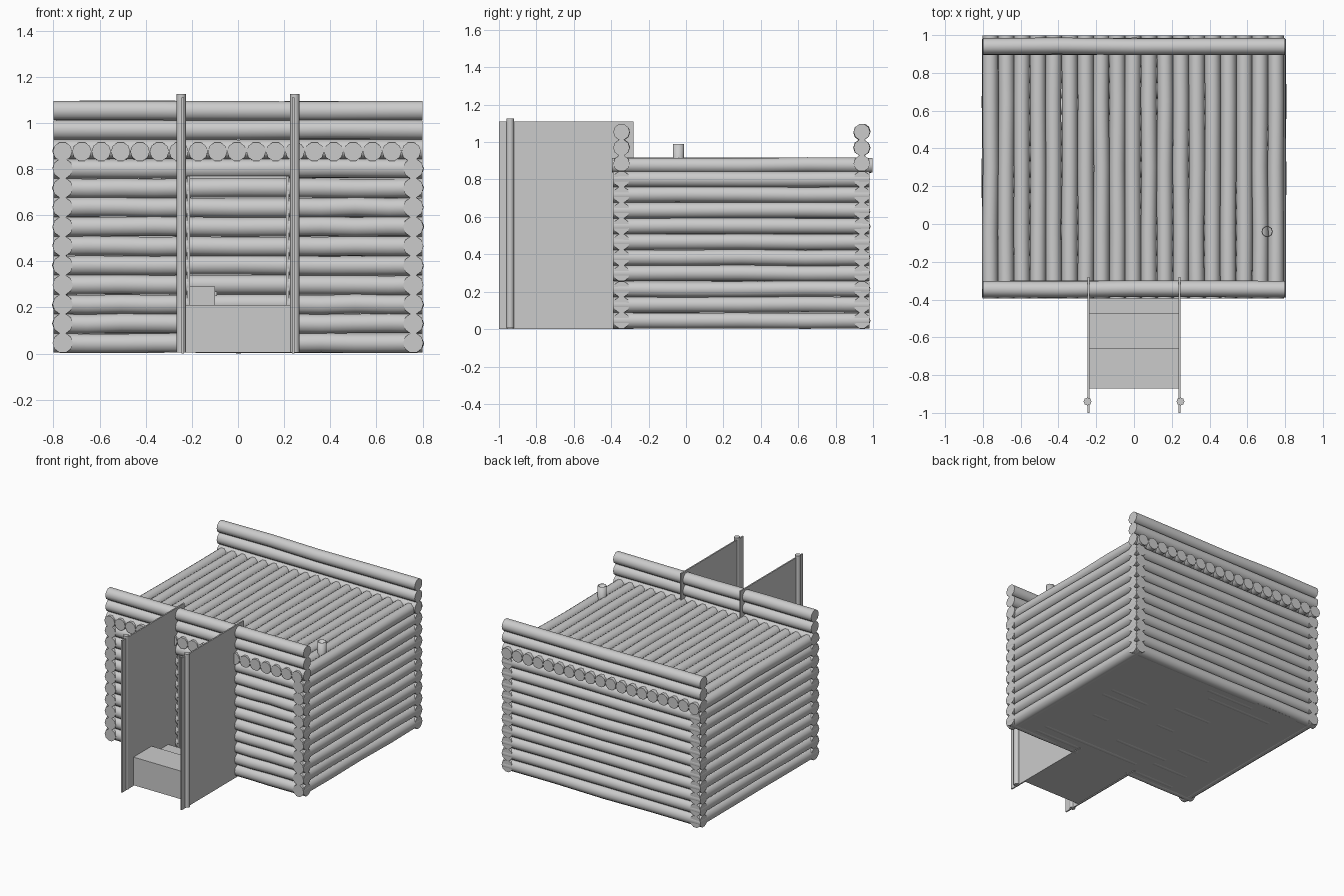
import bpy, bmesh, math, random
from mathutils import Vector

random.seed(4)
cube = bpy.data.objects.get("Cube")
if cube:
    bpy.data.objects.remove(cube)

wood = bpy.data.materials.new("grey wood")
wood.use_nodes = True
GREY = (0.6, 0.6, 0.6, 1)
wood.diffuse_color = GREY
wood.node_tree.nodes["Principled BSDF"].inputs["Base Color"].default_value = GREY

PITCH, R = 0.084, 0.044
FRONT, BACK, SIDE, DOOR = -0.345, 0.94, 0.76, 0.215


def finish(name, bm, smooth=False):
    mesh = bpy.data.meshes.new(name)
    bmesh.ops.recalc_face_normals(bm, faces=bm.faces)
    bm.to_mesh(mesh)
    bm.free()
    mesh.materials.append(wood)
    obj = bpy.data.objects.new(name, mesh)
    bpy.context.collection.objects.link(obj)
    if smooth:
        bpy.ops.object.select_all(action='DESELECT')
        obj.select_set(True)
        bpy.context.view_layer.objects.active = obj
        bpy.ops.object.shade_smooth_by_angle(angle=math.radians(50))
    return obj


def box(name, x, y, z):
    bm = bmesh.new()
    bmesh.ops.create_cube(bm, size=1)
    for v in bm.verts:
        v.co = [(a + b) / 2 + c * (b - a) for (a, b), c in zip((x, y, z), v.co)]
    return finish(name, bm)


def log(bm, start, end, radius=R, sides=10, wobble=0.003, caps=True):
    """Add one slightly crooked round log between two points."""
    start, end = Vector(start), Vector(end)
    along = (end - start).normalized()
    up = Vector((0, 1, 0)) if abs(along.z) > 0.9 else Vector((0, 0, 1))
    across = along.cross(up)
    rings = []
    steps = 4 if wobble else 1
    for i in range(steps + 1):
        mid = start.lerp(end, i / steps)
        if 0 < i < steps:
            mid += (across * random.uniform(-1, 1) + up * random.uniform(-1, 1)) * wobble
        rings.append([bm.verts.new(mid + radius * (across * math.cos(a) + up * math.sin(a)))
                      for a in (math.tau * k / sides for k in range(sides))])
    for a, b in zip(rings, rings[1:]):
        for k in range(sides):
            n = (k + 1) % sides
            bm.faces.new((a[k], a[n], b[n], b[k]))
    if caps:
        bm.faces.new(rings[0])
        bm.faces.new(rings[-1])


# Front and back walls, with the parapet logs on top and the doorway left open
for name, y in (("front_wall", FRONT), ("back_wall", BACK)):
    bm = bmesh.new()
    for k in range(13):
        z = 0.046 + PITCH * k
        if name == "front_wall" and k < 9:
            log(bm, (-0.8, y, z), (-DOOR, y, z))
            log(bm, (DOOR, y, z), (0.8, y, z))
        else:
            log(bm, (-0.8, y, z), (0.8, y, z))
    finish(name, bm, True)

# Side walls
for name, x in (("left_wall", SIDE), ("right_wall", -SIDE)):
    bm = bmesh.new()
    for k in range(10):
        z = 0.046 + PITCH * k
        log(bm, (x, -0.39, z), (x, 0.98, z))
    finish(name, bm, True)

# Roof logs
bm = bmesh.new()
for k in range(19):
    x = (k - 9) * PITCH - 0.005
    log(bm, (x, -0.395, 0.876), (x, 0.998, 0.876), 0.042)
finish("roof_logs", bm, True)

# Floor logs over a thin base
bm = bmesh.new()
for k in range(15):
    y = -0.29 + 0.083 * k
    log(bm, (-0.74, y, 0.045), (0.74, y, 0.045), 0.041)
finish("floor_logs", bm, True)
box("floor_base", (-0.77, 0.77), (-0.36, 0.95), (0.005, 0.02))

# Stove pipe
bm = bmesh.new()
log(bm, (0.705, -0.04, 0.8), (0.705, -0.04, 0.99), 0.03, 10, 0, False)
pipe = finish("stove_pipe", bm, True)
pipe.modifiers.new("wall", 'SOLIDIFY').thickness = 0.005

# Entrance passage: side panels, posts and door jambs
for side, s in (("left", 1), ("right", -1)):
    x = 0.24 * s
    box(side + "_passage_panel", (x - 0.005, x + 0.005), (-1, -0.28), (0, 1.11))
    bm = bmesh.new()
    log(bm, (x + 0.006 * s, -0.94, 0.005), (x + 0.006 * s, -0.94, 1.125), 0.021, 8, 0)
    finish(side + "_passage_post", bm, True)
    box(side + "_door_jamb", (0.215 * s - 0.006, 0.215 * s + 0.006), (-0.385, -0.305), (0.01, 0.77))
box("door_head", (-0.21, 0.21), (-0.375, -0.315), (0.76, 0.77))

# Steps leading down into the room
for i, (y0, y1) in enumerate(((-0.87, -0.66), (-0.66, -0.47), (-0.47, -0.3))):
    box("step_%d" % (i + 1), (-0.235, 0.235), (y0, y1), (0.005, 0.21 - 0.06 * i))

# Stove in the room
box("stove", (-0.3, -0.1), (0.3, 0.55), (0.08, 0.29))
box("stove_handle", (-0.1, -0.09), (0.38, 0.42), (0.25, 0.27))
